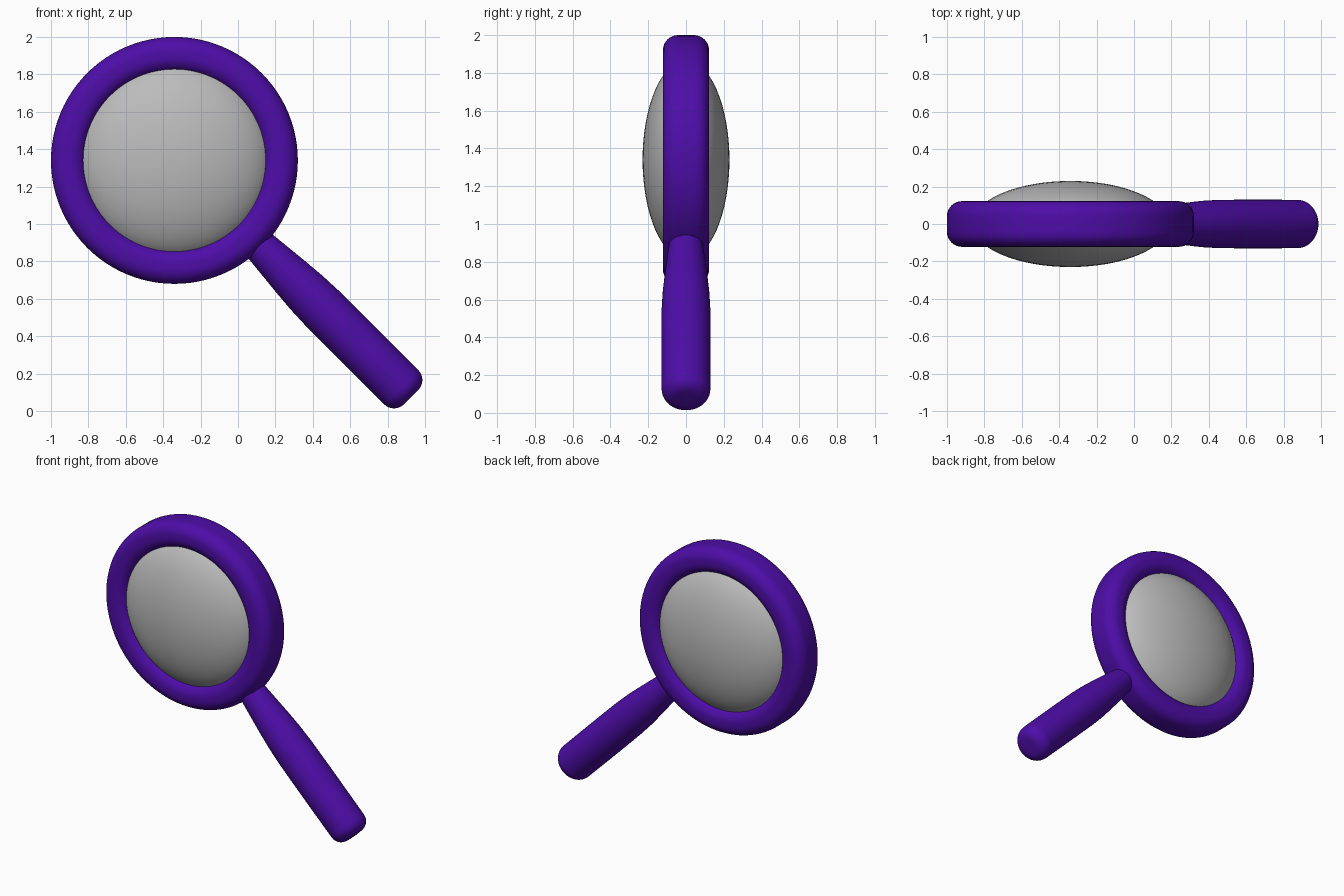
import bpy, math
from mathutils import Matrix, Vector

cube = bpy.data.objects.get("Cube")
if cube:
    bpy.data.objects.remove(cube, do_unlink=True)

CENTRE = Vector((-0.34, 0, 1.34))


def material(name, colour):
    mat = bpy.data.materials.new(name)
    mat.use_nodes = True
    mat.diffuse_color = colour
    bsdf = mat.node_tree.nodes["Principled BSDF"]
    bsdf.inputs["Base Color"].default_value = colour
    bsdf.inputs["Roughness"].default_value = 0.5
    return mat


purple = material("purple plastic", (0.075, 0.004, 0.39, 1))
grey = material("lens grey", (0.5, 0.5, 0.5, 1))


def rounded(corners, steps=8):
    """Profile from (radius, height, corner rounding) points."""
    points = []
    for i, (r, h, size) in enumerate(corners):
        p = Vector((r, h))
        if not size:
            points.append(p)
            continue
        before = Vector(corners[i - 1][:2])
        after = Vector(corners[(i + 1) % len(corners)][:2])
        a = p + (before - p).normalized() * size
        b = p + (after - p).normalized() * size
        for k in range(steps + 1):
            t = k / steps * math.pi / 2
            points.append(p + (a - p) * (1 - math.sin(t)) + (b - p) * (1 - math.cos(t)))
    return points


def lathe(name, profile, mat, matrix, closed=False, sides=96):
    """Revolve a profile around local z."""
    n = len(profile)
    verts = [(r * math.cos(a), r * math.sin(a), h)
             for a in (math.tau * s / sides for s in range(sides))
             for r, h in profile]
    faces = []
    for s in range(sides):
        t = (s + 1) % sides
        for i in range(n if closed else n - 1):
            j = (i + 1) % n
            faces.append((s * n + i, t * n + i, t * n + j, s * n + j))
    if not closed:
        faces.append([s * n for s in reversed(range(sides))])
        faces.append([s * n + n - 1 for s in range(sides)])
    mesh = bpy.data.meshes.new(name)
    mesh.from_pydata(verts, [], faces)
    mesh.materials.append(mat)
    mesh.shade_smooth()
    obj = bpy.data.objects.new(name, mesh)
    bpy.context.collection.objects.link(obj)
    obj.matrix_world = matrix
    return obj


# Frame: a rounded rectangular section swept around the lens
frame_axis = Matrix.Translation(CENTRE) @ Matrix.Rotation(math.pi / 2, 4, "X")
section = rounded([(0.475, -0.122, 0.08), (0.66, -0.122, 0.08),
                   (0.66, 0.122, 0.08), (0.475, 0.122, 0.08)])
lathe("frame", section, purple, frame_axis, closed=True)

# Handle: a swelling grip with a rounded butt, pointing down to the left side
handle_axis = Matrix.Translation(CENTRE) @ Matrix.Rotation(math.radians(135), 4, "Y")
grip = rounded([(0.084, 0.58, 0), (0.092, 0.66, 0), (0.102, 0.76, 0),
                (0.114, 0.88, 0), (0.124, 1.0, 0), (0.129, 1.12, 0),
                (0.13, 1.3, 0), (0.13, 1.5, 0), (0.129, 1.79, 0.075),
                (0.02, 1.79, 0)])
lathe("handle", grip, purple, handle_axis, sides=48)

# Lens: a flattened sphere bulging out on both sides
bpy.ops.mesh.primitive_uv_sphere_add(segments=64, ring_count=32, radius=1, location=CENTRE)
lens = bpy.context.object
lens.name = "lens"
lens.scale = (0.525, 0.23, 0.525)
lens.data.materials.append(grey)
lens.data.shade_smooth()
